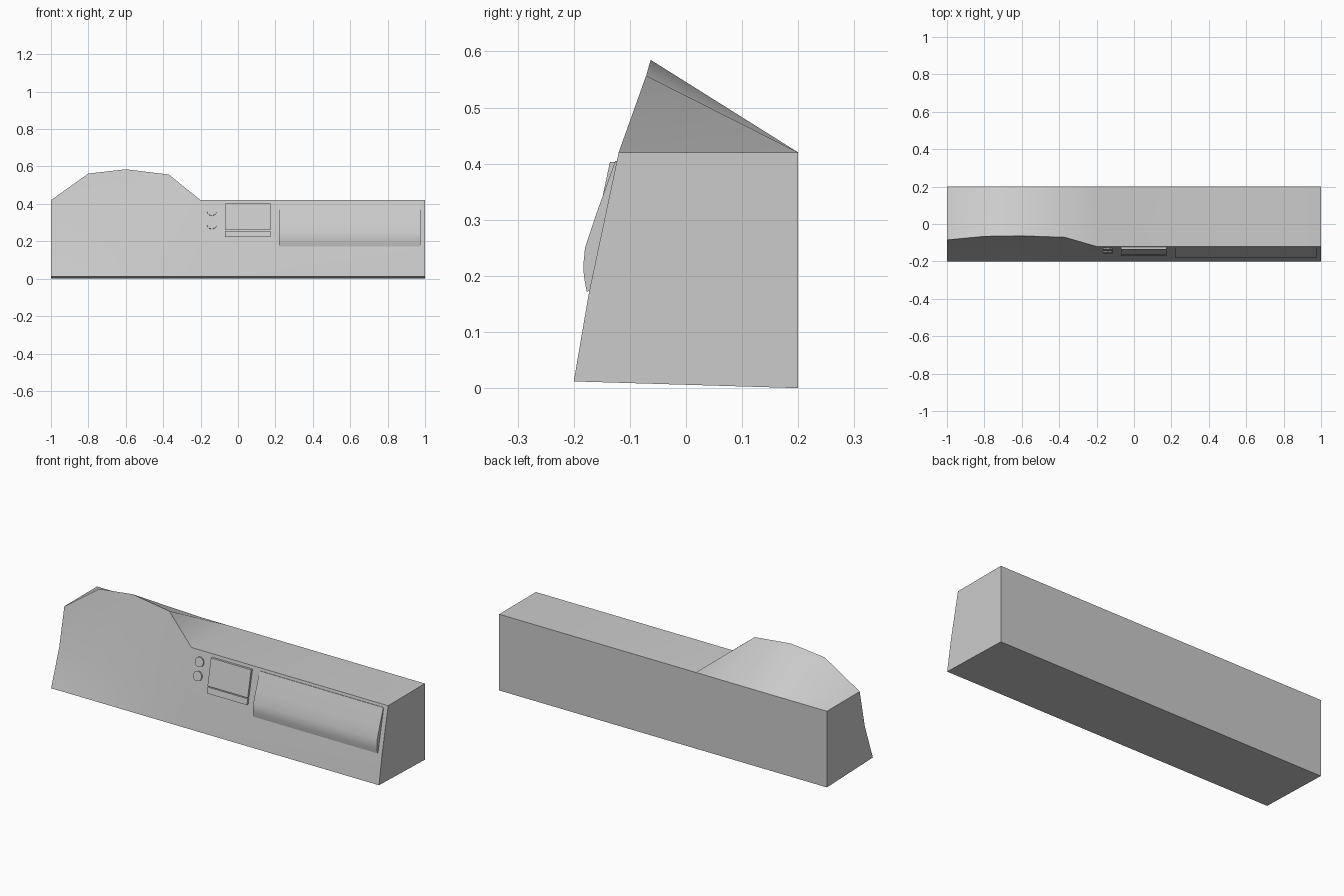
import bpy, math
from mathutils import Vector, Matrix

if "Cube" in bpy.data.objects:
    bpy.data.objects.remove(bpy.data.objects["Cube"])


def make(name, verts, faces, smooth=True):
    me = bpy.data.meshes.new(name)
    me.from_pydata(verts, [], faces)
    ob = bpy.data.objects.new(name, me)
    bpy.context.collection.objects.link(ob)
    bpy.context.view_layer.objects.active = ob
    ob.select_set(True)
    bpy.ops.object.mode_set(mode='EDIT')
    bpy.ops.mesh.select_all(action='SELECT')
    bpy.ops.mesh.normals_make_consistent(inside=False)
    bpy.ops.object.mode_set(mode='OBJECT')
    if smooth:
        bpy.ops.object.shade_smooth_by_angle(angle=math.radians(30))
    ob.select_set(False)
    return ob


def loft(name, sections, smooth=True):
    """Closed cross-sections joined along x, with capped ends."""
    n = len(sections[0])
    verts = [v for s in sections for v in s]
    faces = [(i * n + j, i * n + (j + 1) % n, (i + 1) * n + (j + 1) % n, (i + 1) * n + j)
             for i in range(len(sections) - 1) for j in range(n)]
    faces += [tuple(range(n)), tuple(range(len(verts) - n, len(verts)))]
    return make(name, verts, faces, smooth)


def bar(name, x0, x1, profile, smooth=False):
    return loft(name, [[(x, y, z) for y, z in profile] for x in (x0, x1)], smooth)


def face_y(z):
    """Depth of the sloping dashboard front at height z."""
    return -0.173 + (z - 0.17) * 0.212


# Dashboard body: x, ridge y, ridge z, waist y, waist z
columns = [(-1.0, -0.085, 0.42, -0.13, 0.21),
           (-0.8, -0.066, 0.562, -0.142, 0.20),
           (-0.6, -0.063, 0.585, -0.152, 0.195),
           (-0.37, -0.071, 0.557, -0.160, 0.19),
           (-0.2, -0.12, 0.42, -0.170, 0.18),
           (1.0, -0.12, 0.42, -0.173, 0.17)]
loft("dashboard_body", [[(x, -0.2, 0.012), (x, wy, wz), (x, ry, rz), (x, 0.2, 0.42), (x, 0.2, 0.0)]
                        for x, ry, rz, wy, wz in columns])

# Glove box: bulging door that fades into the front at the top
bar("glove_box", 0.22, 0.975,
    [(-0.165, 0.175), (-0.177, 0.172), (-0.182, 0.20), (-0.183, 0.22), (-0.180, 0.25),
     (-0.160, 0.31), (-0.126, 0.405), (-0.115, 0.405)], True)


# Centre console panels
def panel(name, z0, z1, t):
    bar(name, -0.07, 0.175, [(face_y(z0) + 0.01, z0), (face_y(z0) - t, z0),
                             (face_y(z1) - t, z1), (face_y(z1) + 0.01, z1)])


panel("console_panel", 0.26, 0.403, 0.012)
panel("console_lower_strip", 0.222, 0.254, 0.010)

# Two round knobs set square to the sloping front
axis = Vector((0, -1, 0.212)).normalized()
rot = Vector((0, 0, 1)).rotation_difference(axis).to_matrix()
for i, z in enumerate((0.362, 0.29)):
    centre = Vector((-0.14, face_y(z), z))
    rings = [[centre + rot @ Vector((0.026 * math.cos(a * math.pi / 8),
                                     0.026 * math.sin(a * math.pi / 8), h)) for a in range(16)]
             for h in (-0.012, 0.007)]
    loft("knob_%d" % (i + 1), rings)
